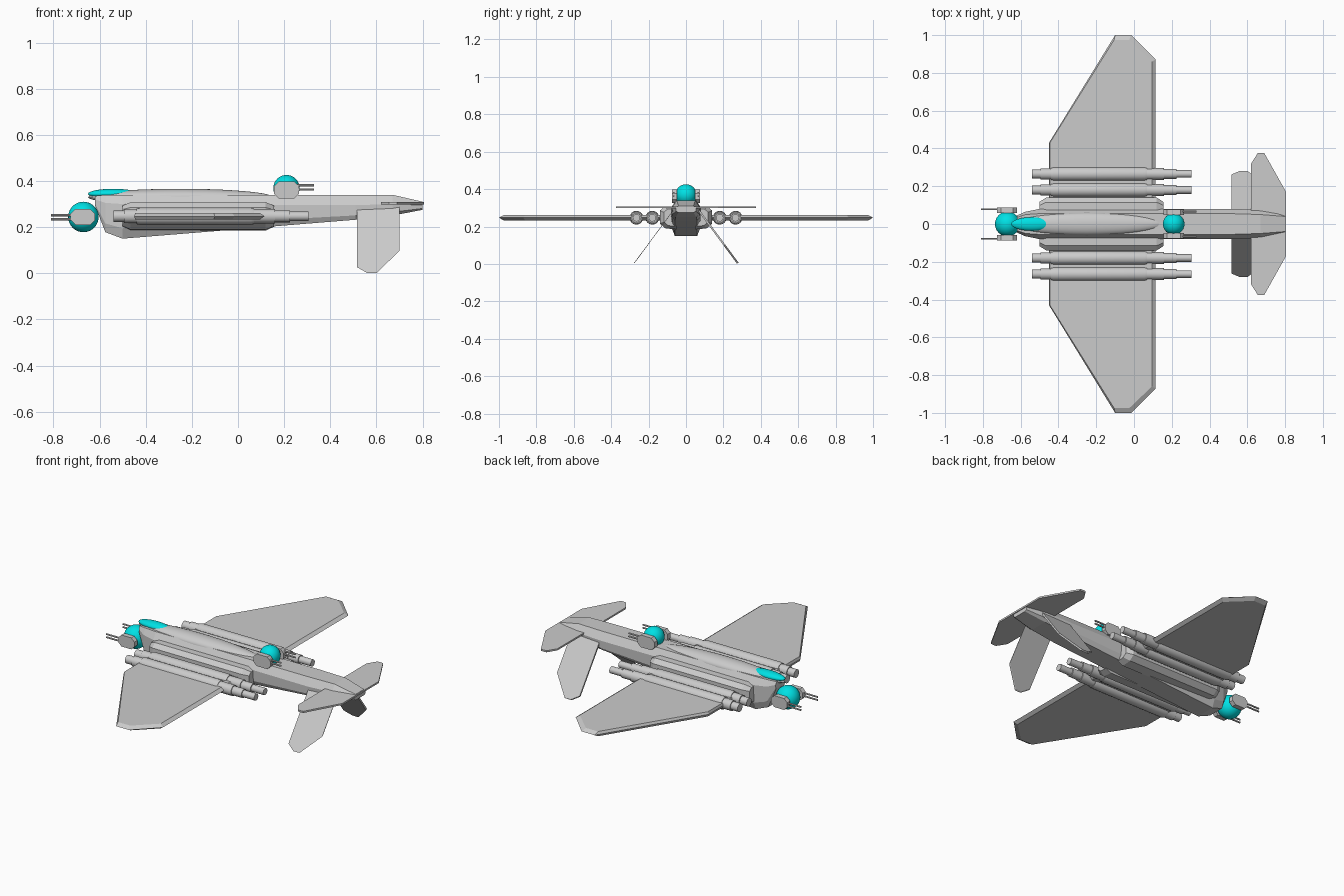
import bpy, bmesh, math
from mathutils import Vector

if "Cube" in bpy.data.objects:
    bpy.data.objects.remove(bpy.data.objects["Cube"])

cyan = bpy.data.materials.new("cyan_glass")
cyan.diffuse_color = (0.0, 0.75, 0.78, 1)
cyan.use_nodes = True
cyan.node_tree.nodes["Principled BSDF"].inputs["Base Color"].default_value = cyan.diffuse_color


def finish(name, bm, smooth=False, mat=None):
    bmesh.ops.recalc_face_normals(bm, faces=bm.faces[:])
    me = bpy.data.meshes.new(name)
    bm.to_mesh(me)
    bm.free()
    ob = bpy.data.objects.new(name, me)
    bpy.context.collection.objects.link(ob)
    if mat:
        me.materials.append(mat)
    if smooth:
        bpy.ops.object.select_all(action='DESELECT')
        ob.select_set(True)
        bpy.context.view_layer.objects.active = ob
        bpy.ops.object.shade_smooth_by_angle(angle=math.radians(35))
    return ob


def loft(name, rings, smooth=False, closed_caps=True):
    bm = bmesh.new()
    vs = [[bm.verts.new(p) for p in r] for r in rings]
    n = len(vs[0])
    for a, b in zip(vs, vs[1:]):
        for i in range(n):
            j = (i + 1) % n
            bm.faces.new((a[i], a[j], b[j], b[i]))
    if closed_caps:
        bm.faces.new(vs[0])
        bm.faces.new(vs[-1])
    return finish(name, bm, smooth)


def prism(name, pts, offset):
    """Flat outline thickened evenly about its plane."""
    o = Vector(offset) / 2
    return loft(name, [[Vector(p) - o for p in pts], [Vector(p) + o for p in pts]])


def lathe_x(name, profile, y, z, sides=16):
    """Stepped tube along x from (x, radius) pairs."""
    rings = [[(x, y + r * math.cos(2 * math.pi * i / sides), z + r * math.sin(2 * math.pi * i / sides))
              for i in range(sides)] for x, r in profile]
    return loft(name, rings, smooth=True)


def ellipsoid(name, loc, radii, mat=None):
    bm = bmesh.new()
    bmesh.ops.create_uvsphere(bm, u_segments=32, v_segments=20, radius=1)
    for v in bm.verts:
        v.co = Vector([loc[k] + v.co[k] * radii[k] for k in range(3)])
    return finish(name, bm, True, mat)


# Fuselage: x, top half width, top z, mid half width, mid z, bottom half width, bottom z
rings = []
for x, wt, zt, wm, zm, wb, zb in [
        (-0.62, .035, .335, .045, .32, .04, .295),
        (-0.575, .05, .34, .065, .305, .05, .178),
        (-0.50, .055, .34, .08, .30, .06, .15),
        (0.51, .055, .34, .08, .295, .06, .232),
        (0.67, .05, .34, .075, .30, .055, .25),
        (0.80, .04, .31, .055, .295, .04, .275)]:
    zl = zb + (zm - zb) * 0.3
    rings.append([(x, -wt, zt), (x, wt, zt), (x, wm, zm), (x, wm * .97, zl),
                  (x, wb, zb), (x, -wb, zb), (x, -wm * .97, zl), (x, -wm, zm)])
loft("fuselage", rings)

# Dorsal spine and canopy
ellipsoid("dorsal_spine", (-0.25, 0, 0.33), (0.40, 0.06, 0.036))
ellipsoid("canopy", (-0.54, 0, 0.344), (0.11, 0.036, 0.022), cyan)

ENGINE = [(-0.54, .016), (-0.54, .024), (-0.495, .024), (-0.495, .03), (-0.44, .03), (-0.44, .034),
          (-0.425, .037), (0.055, .037), (0.07, .034), (0.07, .031), (0.16, .031), (0.16, .026),
          (0.225, .026), (0.225, .02), (0.305, .02)]
WING = [(-0.45, 0), (-0.45, 0.43), (-0.10, 1.0), (-0.015, 1.0), (0.115, 0.87), (0.115, 0)]
WING_FLAT = [(-0.445, 0), (-0.445, 0.43), (-0.105, 0.975), (-0.025, 0.975), (0.095, 0.86), (0.095, 0)]
FIN = [(0.515, .29), (0.515, .03), (0.56, 0.004), (0.60, 0.004), (0.70, .10), (0.70, .29)]


def turret_arm(name, x0, x1, z0, z1, y, s):
    c = 0.02
    pts = [(x0 + c, z0), (x1 - c, z0), (x1, z0 + c), (x1, z1 - c),
           (x1 - c, z1), (x0 + c, z1), (x0, z1 - c), (x0, z0 + c)]
    prism(name, [(x, s * y, z) for x, z in pts], (0, 0.028, 0))


for s, side in ((1, "left"), (-1, "right")):
    # Main wing with chamfered rim
    loft(side + "_wing", [[(x, s * y, 0.233) for x, y in WING_FLAT],
                          [(x, s * y, 0.247) for x, y in WING],
                          [(x, s * y, 0.261) for x, y in WING_FLAT]])

    # Side sponson with tapered ends
    ring = []
    for x, k in ((-0.50, .75), (-0.465, 1), (0.12, 1), (0.155, .75)):
        ring.append([(x, s * (.05 + (y - .05) * k), .25 + (z - .25) * k) for y, z in
                     [(.05, .308), (.115, .308), (.14, .285), (.14, .215), (.11, .19), (.05, .185)]])
    loft(side + "_sponson", ring)

    # Engine tubes
    for y, label in ((0.18, "inner"), (0.265, "outer")):
        lathe_x(f"{side}_{label}_engine", ENGINE, s * y, 0.247)

    # Canted ventral fin
    prism(side + "_ventral_fin",
          [(x, s * (0.28 - z * 0.74), z) for x, z in FIN], (0, 0.008, 0.006))

    # Turret arms and twin guns
    turret_arm(side + "_nose_turret_arm", -0.725, -0.62, 0.21, 0.278, 0.073, s)
    turret_arm(side + "_top_turret_arm", 0.155, 0.265, 0.325, 0.397, 0.062, s)
    for i, dz in enumerate((-0.009, 0.009)):
        lathe_x(f"{side}_nose_gun_{i}", [(-0.81, .005), (-0.70, .005)], s * 0.078, 0.243 + dz, 8)
        lathe_x(f"{side}_top_gun_{i}", [(0.25, .005), (0.33, .005)], s * 0.066, 0.372 + dz, 8)

# Horizontal tailplane
half = [(0.62, .32), (0.655, .375), (0.69, .375), (0.805, .17)]
prism("tailplane", [(x, y, .303) for x, y in half] + [(x, -y, .303) for x, y in half[::-1]], (0, 0, 0.01))

# Ball turrets
ellipsoid("nose_turret_ball", (-0.67, 0, 0.244), (0.066,) * 3, cyan)
ellipsoid("top_turret_ball", (0.21, 0, 0.369), (0.057,) * 3, cyan)
